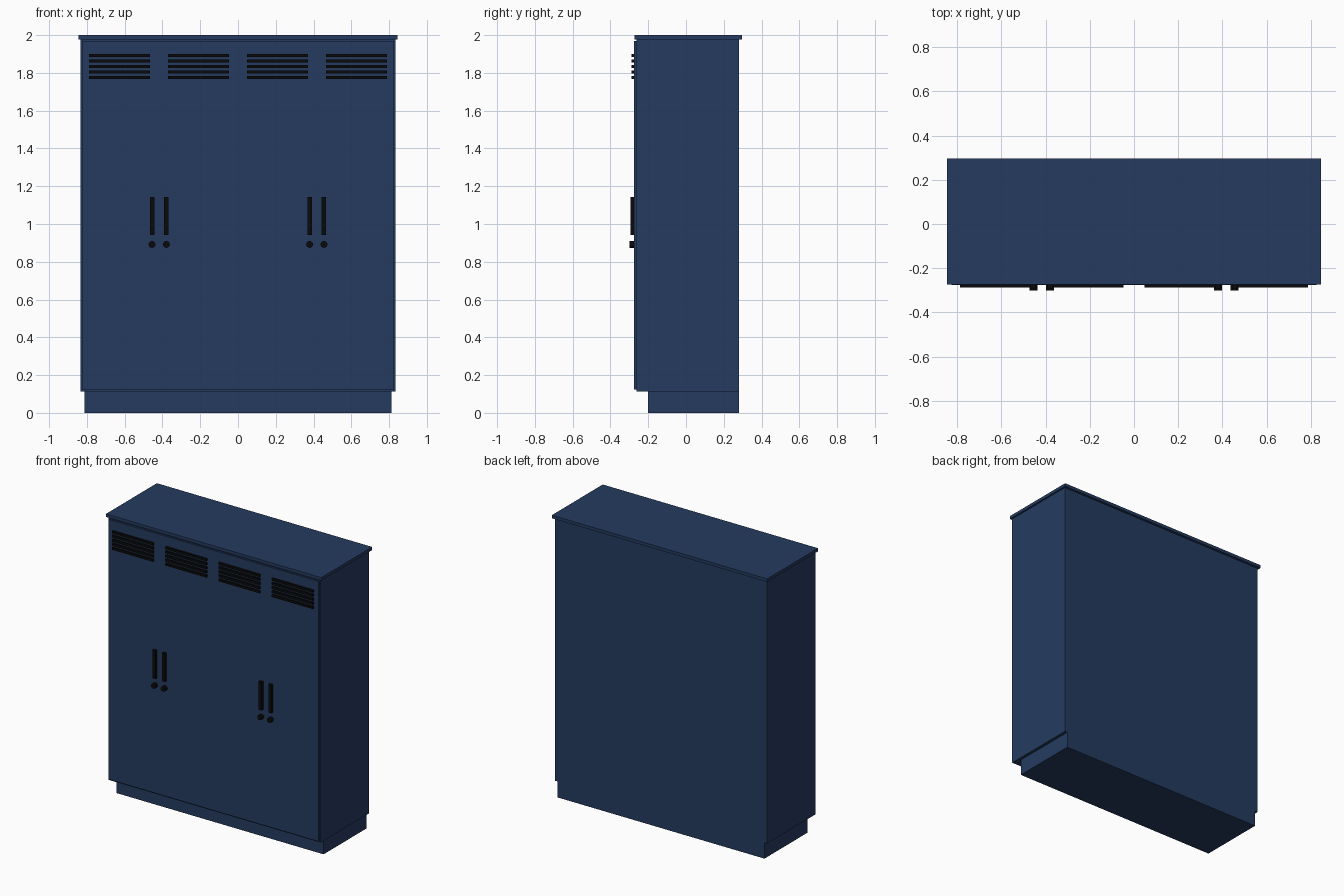
import bpy
import bmesh
from mathutils import Matrix

cube = bpy.data.objects.get("Cube")
if cube:
    bpy.data.objects.remove(cube, do_unlink=True)


def material(name, rgb):
    mat = bpy.data.materials.new(name)
    mat.use_nodes = True
    mat.diffuse_color = (*rgb, 1)
    mat.node_tree.nodes["Principled BSDF"].inputs["Base Color"].default_value = (*rgb, 1)
    return mat


navy = material("navy_paint", (0.018, 0.044, 0.117))
black = material("black_fittings", (0.003, 0.003, 0.003))


def finish(name, bm, mat):
    mesh = bpy.data.meshes.new(name)
    bm.to_mesh(mesh)
    bm.free()
    mesh.materials.append(mat)
    obj = bpy.data.objects.new(name, mesh)
    bpy.context.collection.objects.link(obj)
    return obj


def box(name, x, y, z, mat):
    """Box from (min, max) pairs on each axis."""
    bm = bmesh.new()
    bmesh.ops.create_cube(bm, size=1)
    for v in bm.verts:
        v.co = [(a + b) / 2 + c * (b - a) for c, (a, b) in zip(v.co, (x, y, z))]
    return finish(name, bm, mat)


def knob(name, x, z, radius, front, back, mat):
    """Short round lock lying along the y axis."""
    bm = bmesh.new()
    bmesh.ops.create_cone(bm, cap_ends=True, segments=24, radius1=radius,
                          radius2=radius, depth=back - front)
    turn = Matrix.Rotation(1.570796, 4, "X")
    bm.transform(Matrix.Translation((x, (front + back) / 2, z)) @ turn)
    for f in bm.faces:
        f.smooth = len(f.verts) == 4
    for e in bm.edges:
        e.smooth = all(f.smooth for f in e.link_faces)
    return finish(name, bm, mat)


# Cabinet shell
FRONT = -0.275
box("plinth", (-0.812, 0.812), (-0.2, 0.28), (0, 0.115), navy)
box("carcass", (-0.833, 0.833), (-0.263, 0.28), (0.113, 1.978), navy)
box("door_front", (-0.825, 0.825), (FRONT, -0.263), (0.123, 1.968), navy)
box("top_panel", (-0.845, 0.845), (-0.273, 0.297), (1.978, 2.0), navy)

# Ventilation slats, one group per door
for door in range(4):
    cx = (door - 1.5) * 0.418
    for row in range(5):
        cz = 1.775 + row * 0.029
        box(f"vent_slat_{door + 1}_{row + 1}", (cx - 0.161, cx + 0.161),
            (-0.288, FRONT), (cz - 0.008, cz + 0.008), black)

# Handles and locks, paired at each door meeting line
for side, sign in (("left", 1), ("right", -1)):
    for place, offset in (("inner", 0.379), ("outer", 0.455)):
        cx = sign * offset
        box(f"handle_{side}_{place}", (cx - 0.012, cx + 0.012),
            (-0.293, FRONT), (0.943, 1.144), black)
        knob(f"lock_{side}_{place}", cx, 0.892, 0.018, -0.3, FRONT, black)
